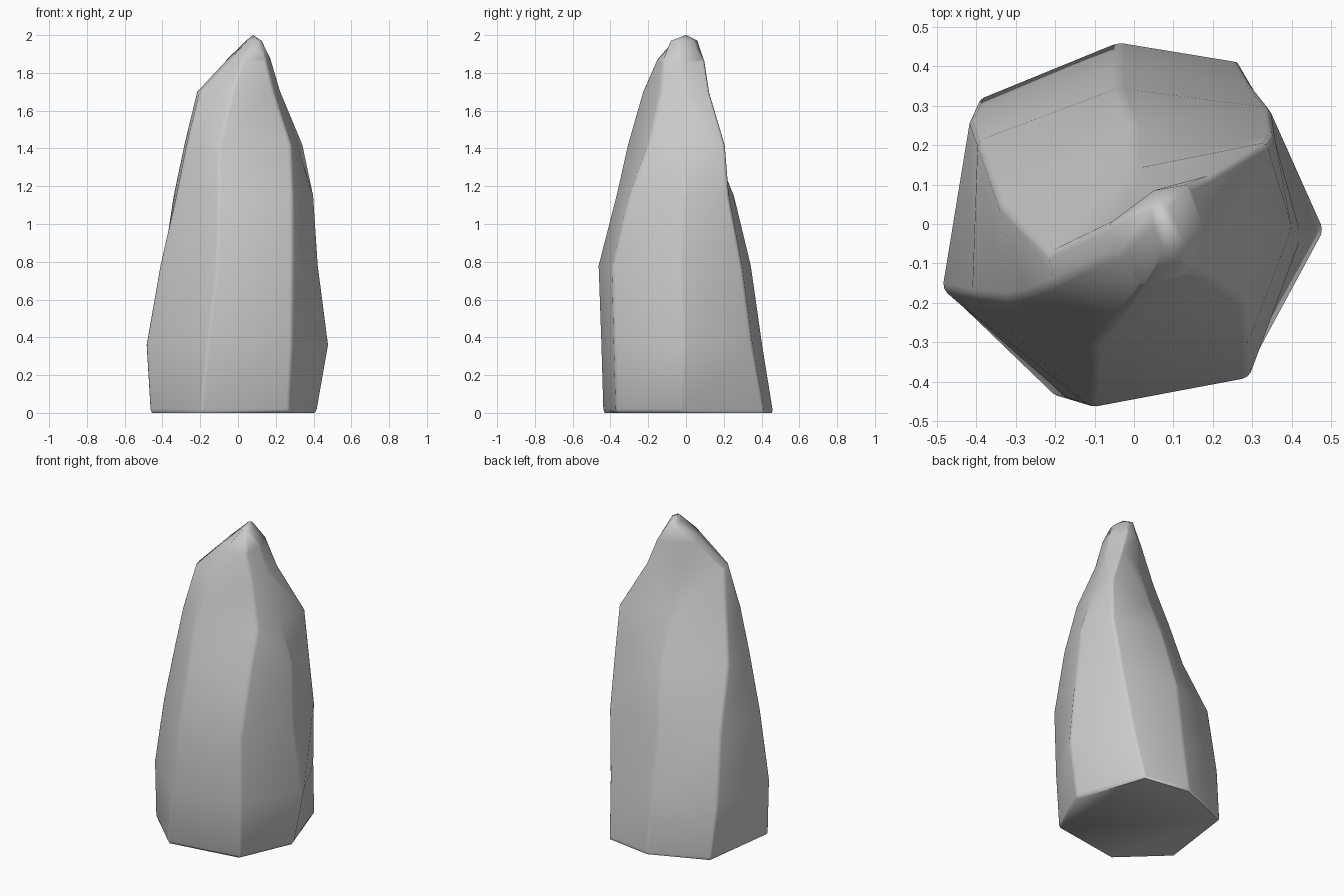
import bpy, bmesh, math

if "Cube" in bpy.data.objects:
    bpy.data.objects.remove(bpy.data.objects["Cube"])

# Seven-cornered cross-sections: height, then front-left, front-right, right,
# back-right, back, back-left, left corners
rings = [
    (0.00, [(-.19, -.43), (.26, -.36), (.405, -.03), (.26, .41), (-.04, .455), (-.39, .31), (-.455, -.18)]),
    (0.02, [(-.195, -.44), (.27, -.37), (.42, -.03), (.265, .41), (-.04, .46), (-.395, .315), (-.465, -.18)]),
    (0.36, [(-.16, -.45), (.285, -.38), (.48, -.015), (.30, .35), (-.04, .405), (-.415, .27), (-.485, -.165)]),
    (0.78, [(-.11, -.465), (.29, -.39), (.425, -.03), (.345, .295), (-.04, .345), (-.395, .21), (-.41, -.18)]),
    (1.15, [(-.10, -.37), (.29, -.30), (.40, -.01), (.355, .225), (.00, .255), (-.34, .05), (-.325, -.19)]),
    (1.42, [(-.10, -.31), (.28, -.20), (.31, -.02), (.34, .205), (.00, .14), (-.285, -.01), (-.27, -.18)]),
    (1.70, [(-.03, -.23), (.19, -.135), (.225, .00), (.20, .125), (.01, .05), (-.218, -.075), (-.20, -.15)]),
    (1.86, [(.02, -.16), (.15, -.125), (.178, -.02), (.14, .10), (.05, .085), (-.07, -.005), (-.05, -.08)]),
    (1.97, [(.075, -.065), (.115, -.08), (.125, -.04), (.09, .04), (.06, .06), (.042, .04), (.05, -.01)]),
]

# Loft the rock, close the base and finish with a peak
bm = bmesh.new()
loops = [[bm.verts.new((x, y, z)) for x, y in pts] for z, pts in rings]
for low, high in zip(loops, loops[1:]):
    for i in range(7):
        j = (i + 1) % 7
        bm.faces.new((low[i], low[j], high[j], high[i]))
bm.faces.new(loops[0][::-1])
peak = bm.verts.new((.08, 0, 2))
for i in range(7):
    bm.faces.new((loops[-1][i], loops[-1][(i + 1) % 7], peak))
bmesh.ops.recalc_face_normals(bm, faces=bm.faces[:])
bm.normal_update()

# Softly worn upright corners
corners = [bm.edges.get((low[i], high[i])) for i in range(7)
           for low, high in zip(loops[1:-2], loops[2:-1])]
corners = [e for e in corners if e.calc_face_angle() > math.radians(25)]
bmesh.ops.bevel(bm, geom=corners, offset=.015, segments=2, profile=.5,
                affect='EDGES', clamp_overlap=True)
bmesh.ops.recalc_face_normals(bm, faces=bm.faces[:])

mesh = bpy.data.meshes.new("rock_spire")
bm.to_mesh(mesh)
bm.free()
rock = bpy.data.objects.new("rock_spire", mesh)
bpy.context.collection.objects.link(rock)
bpy.context.view_layer.objects.active = rock
rock.select_set(True)
bpy.ops.object.shade_smooth_by_angle(angle=math.radians(60))
